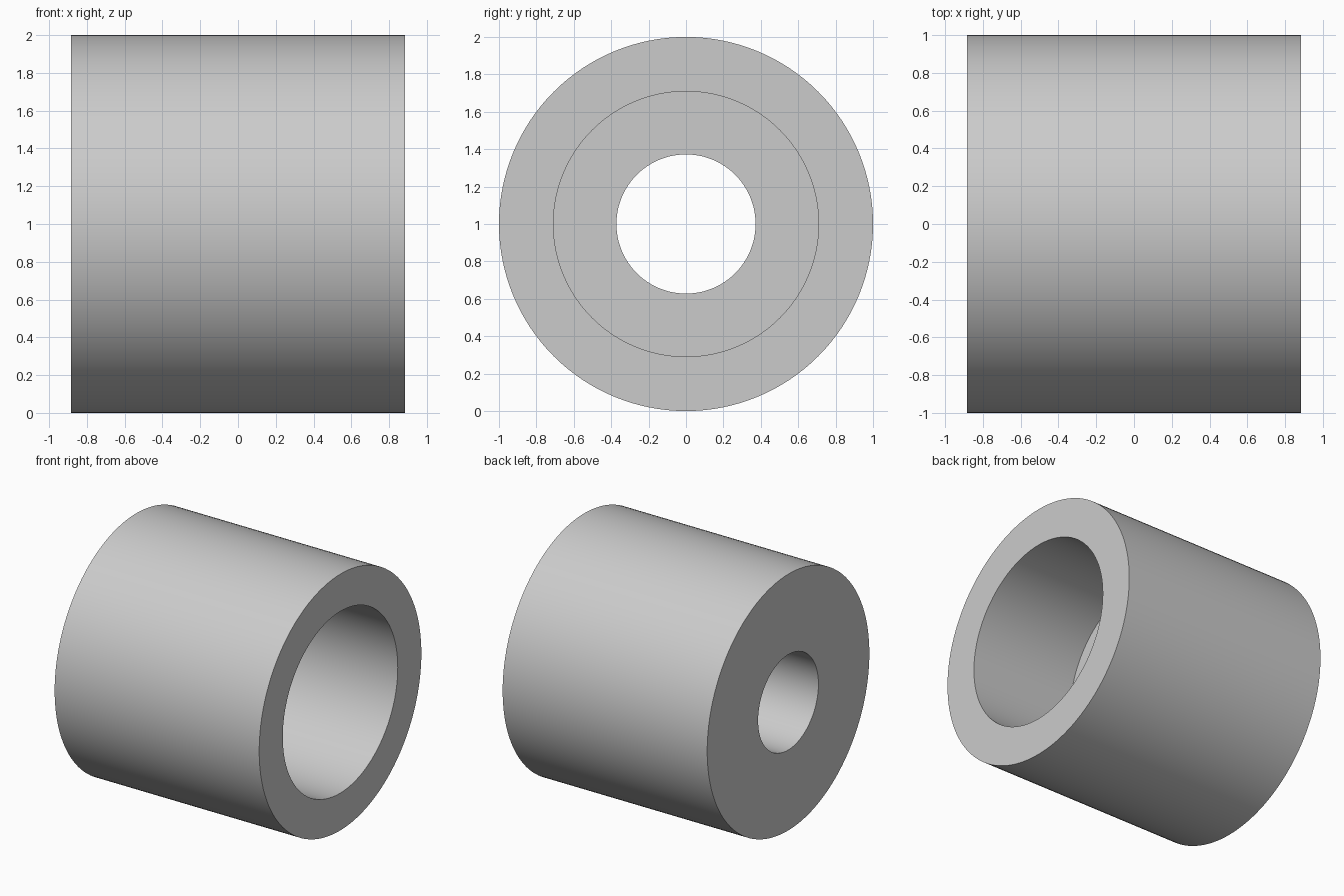
import bpy
import bmesh
from math import radians, tau
from mathutils import Vector

cube = bpy.data.objects.get("Cube")
if cube:
    bpy.data.objects.remove(cube, do_unlink=True)

HALF_LENGTH = 0.883
OUTER_RADIUS = 1.0
COUNTERBORE_RADIUS = 0.709
BORE_RADIUS = 0.372
STEP_X = -0.007      # floor of the counterbore
SEGMENTS = 128

# Closed half section (x, radius), turned about the x axis
section = [
    (-HALF_LENGTH, BORE_RADIUS),
    (-HALF_LENGTH, OUTER_RADIUS),
    (HALF_LENGTH, OUTER_RADIUS),
    (HALF_LENGTH, COUNTERBORE_RADIUS),
    (STEP_X, COUNTERBORE_RADIUS),
    (STEP_X, BORE_RADIUS),
]

bm = bmesh.new()
verts = [bm.verts.new((x, 0, r)) for x, r in section]
edges = [bm.edges.new((v, verts[(i + 1) % len(verts)])) for i, v in enumerate(verts)]
bmesh.ops.spin(bm, geom=verts + edges, cent=Vector(), axis=(1, 0, 0),
               angle=tau, steps=SEGMENTS, use_merge=True)
bmesh.ops.remove_doubles(bm, verts=bm.verts, dist=0.0001)
bmesh.ops.recalc_face_normals(bm, faces=bm.faces)

mesh = bpy.data.meshes.new("counterbored_bushing")
bm.to_mesh(mesh)
bm.free()
bushing = bpy.data.objects.new("counterbored_bushing", mesh)
bushing.location.z = OUTER_RADIUS
bpy.context.collection.objects.link(bushing)

# Plain grey material
grey = bpy.data.materials.new("plain_grey")
grey.use_nodes = True
color = (0.6, 0.6, 0.6, 1)
grey.diffuse_color = color
grey.node_tree.nodes["Principled BSDF"].inputs["Base Color"].default_value = color
mesh.materials.append(grey)

# Smooth walls, crisp rims
bpy.ops.object.select_all(action="DESELECT")
bushing.select_set(True)
bpy.context.view_layer.objects.active = bushing
bpy.ops.object.shade_smooth_by_angle(angle=radians(30))
